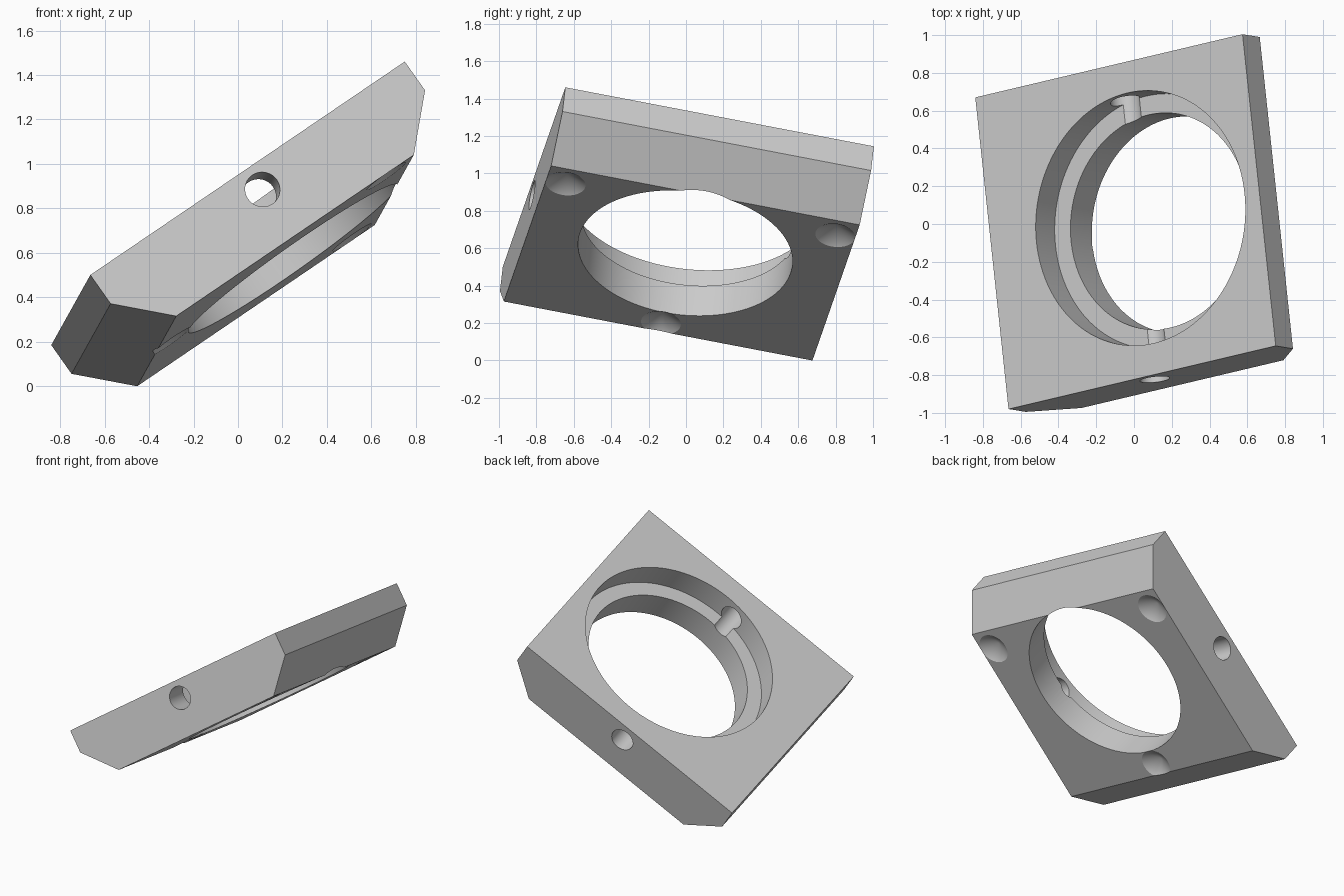
import bpy, bmesh, math
from mathutils import Matrix, Vector

if "Cube" in bpy.data.objects:
    bpy.data.objects.remove(bpy.data.objects["Cube"])

W, D, T = 1.742, 1.689, 0.372        # plate width, depth, thickness
EDGE, CH = 0.159, 0.213              # straight edge height, chamfer width
BORE_X, BORE_R, HOLE_R, BORE_DEPTH = 0.098, 0.678, 0.576, 0.175
SEG = 96

# Tilted frame of the plate: origin at the centre of its upper face
u = Vector((0.812, 0.192, 0.551)).normalized()
v = Vector((-0.1036, 0.977, -0.1865))
v = (v - u * v.dot(u)).normalized()
n = u.cross(v)
frame = Matrix((u, v, n)).transposed().to_4x4()
frame.translation = (-0.045, 0.0125, 0.8225)


def make_object(name, bm):
    bmesh.ops.recalc_face_normals(bm, faces=bm.faces[:])
    mesh = bpy.data.meshes.new(name)
    bm.to_mesh(mesh)
    bm.free()
    ob = bpy.data.objects.new(name, mesh)
    bpy.context.collection.objects.link(ob)
    ob.matrix_world = frame
    return ob


def turned(name, radii, z0, z1, place, seg=SEG):
    """Cylinder or cone between z0 and z1, moved by the matrix place."""
    bm = bmesh.new()
    bmesh.ops.create_cone(bm, cap_ends=True, segments=seg, radius1=radii[0],
                          radius2=radii[1], depth=z1 - z0,
                          matrix=place @ Matrix.Translation((0, 0, (z0 + z1) / 2)))
    return make_object(name, bm)


# Plate: chamfered profile swept along the depth
bm = bmesh.new()
h = W / 2
profile = [(-h, 0), (h, 0), (h, -EDGE), (h - CH, -T), (CH - h, -T), (-h, -EDGE)]
face = bm.faces.new([bm.verts.new((x, -D / 2, z)) for x, z in profile])
swept = bmesh.ops.extrude_face_region(bm, geom=[face])["geom"]
bmesh.ops.translate(bm, vec=(0, D, 0),
                    verts=[g for g in swept if isinstance(g, bmesh.types.BMVert)])
plate = make_object("mounting_plate", bm)

# Stepped bore and the cross hole through front and back
centre = Matrix.Translation((BORE_X, 0, 0))
cutters = [
    turned("counterbore_cutter", (BORE_R, BORE_R), -BORE_DEPTH, 0.2, centre, 128),
    turned("through_bore_cutter", (HOLE_R, HOLE_R), -0.6, 0.1, centre, 128),
    turned("cross_hole_cutter", (0.079, 0.079), -1.2, 1.2,
           Matrix.Translation((0, 0, -0.117)) @ Matrix.Rotation(math.pi / 2, 4, 'X'), 48),
]

# Three conical seats on the underside (cone continued slightly as a cylinder)
R, TIP = 0.107, 0.068
for x, y in ((0.52, -0.738), (0.52, 0.738), (-0.58, 0)):
    bm = bmesh.new()
    pts = [(0, -T + TIP), (R, -T), (R, -T - 0.05), (0, -T - 0.05)]
    vs = [bm.verts.new((r, 0, z)) for r, z in pts]
    es = [bm.edges.new(p) for p in zip(vs, vs[1:])]
    bmesh.ops.spin(bm, geom=vs + es, cent=(0, 0, 0), axis=(0, 0, 1),
                   angle=math.tau, steps=48, use_duplicate=False)
    bmesh.ops.remove_doubles(bm, verts=bm.verts[:], dist=1e-5)
    bmesh.ops.translate(bm, verts=bm.verts[:], vec=(x, y, 0))
    cutters.append(make_object("cone_seat_cutter", bm))

# Cut everything, then drop the cutters
for c in cutters:
    c.hide_render = True
    mod = plate.modifiers.new(c.name, 'BOOLEAN')
    mod.operation, mod.solver, mod.object = 'DIFFERENCE', 'EXACT', c
bpy.context.view_layer.update()
deps = bpy.context.evaluated_depsgraph_get()
cut_mesh = bpy.data.meshes.new_from_object(plate.evaluated_get(deps))
plate.modifiers.clear()
plate.data = cut_mesh
for c in cutters:
    bpy.data.objects.remove(c)

# Single grey finish
grey = bpy.data.materials.new("light_grey")
grey.diffuse_color = (0.6, 0.6, 0.6, 1)
grey.use_nodes = True
grey.node_tree.nodes["Principled BSDF"].inputs["Base Color"].default_value = grey.diffuse_color
plate.data.materials.clear()
plate.data.materials.append(grey)

bpy.context.view_layer.objects.active = plate
plate.select_set(True)
bpy.ops.object.shade_smooth_by_angle(angle=math.radians(25))
